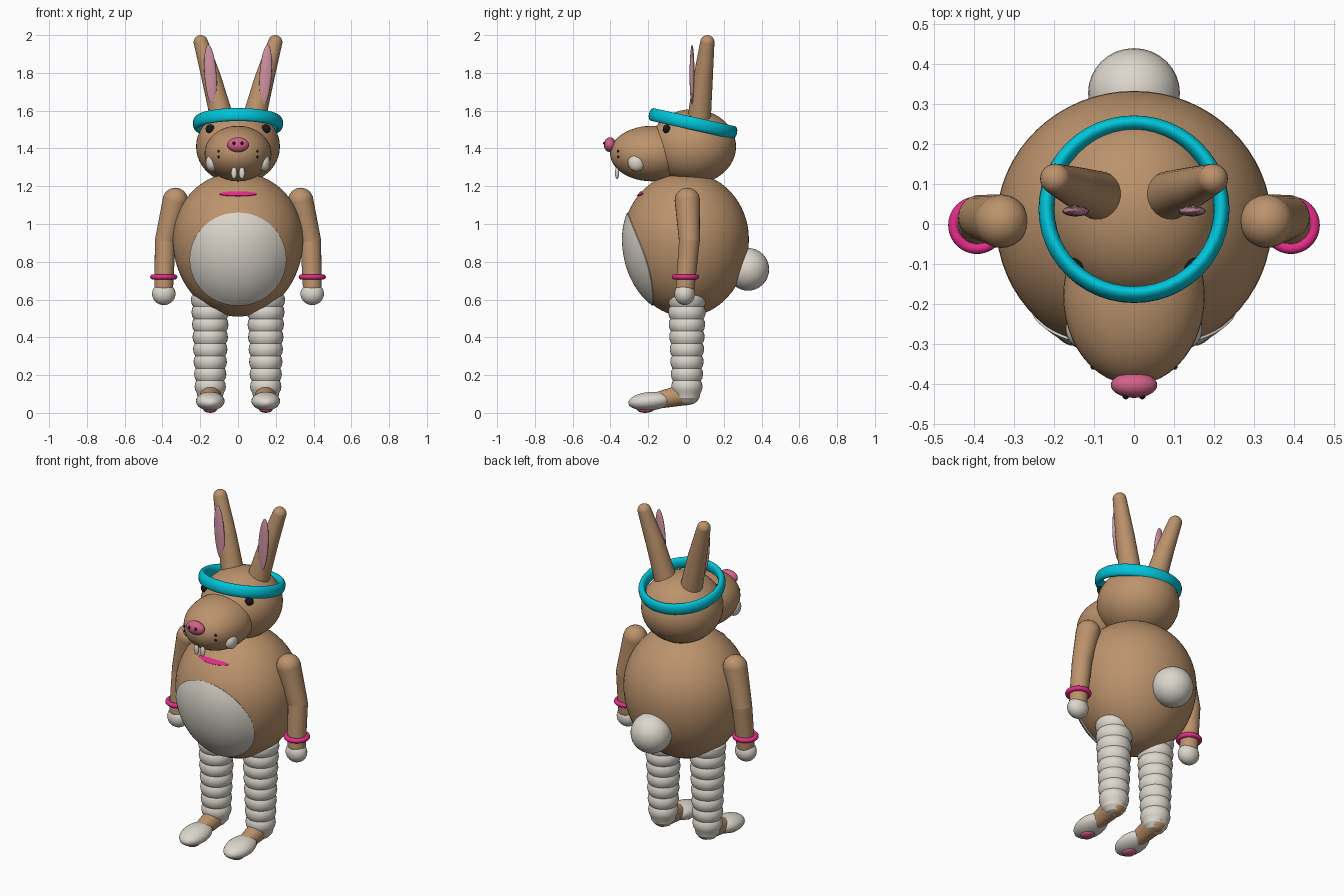
import bpy, bmesh, math
from mathutils import Matrix, Vector

if "Cube" in bpy.data.objects:
    bpy.data.objects.remove(bpy.data.objects["Cube"])


def mat(name, r, g, b):
    m = bpy.data.materials.new(name)
    m.diffuse_color = (r, g, b, 1)
    m.use_nodes = True
    m.node_tree.nodes["Principled BSDF"].inputs["Base Color"].default_value = m.diffuse_color
    return m


BROWN = mat("tan fur", 0.50, 0.29, 0.15)
WHITE = mat("off white fur", 0.72, 0.68, 0.61)
TEAL = mat("turquoise", 0.0, 0.56, 0.70)
MAGENTA = mat("magenta", 0.78, 0.025, 0.25)
NOSE = mat("nose pink", 0.65, 0.12, 0.25)
EAR = mat("ear pink", 0.62, 0.29, 0.36)
BLACK = mat("black", 0.01, 0.01, 0.01)


def finish(name, bm, m, angle=40):
    bmesh.ops.recalc_face_normals(bm, faces=bm.faces)
    me = bpy.data.meshes.new(name)
    bm.to_mesh(me)
    bm.free()
    me.materials.append(m)
    ob = bpy.data.objects.new(name, me)
    bpy.context.collection.objects.link(ob)
    bpy.ops.object.select_all(action='DESELECT')
    ob.select_set(True)
    bpy.context.view_layer.objects.active = ob
    bpy.ops.object.shade_smooth_by_angle(angle=math.radians(angle))
    return ob


def ball(name, loc, size, m, rot=(0, 0, 0), seg=32):
    """Ellipsoid with three radii."""
    bm = bmesh.new()
    bmesh.ops.create_uvsphere(bm, u_segments=seg, v_segments=seg // 2, radius=1)
    ob = finish(name, bm, m)
    ob.location, ob.scale, ob.rotation_euler = loc, size, rot
    return ob


def limb(name, joints, m):
    """Tapered tubes between (point, radius) joints, with a ball at each joint."""
    bm = bmesh.new()
    for p, r in joints:
        bmesh.ops.create_uvsphere(bm, u_segments=24, v_segments=12, radius=r,
                                  matrix=Matrix.Translation(p))
    for (p, r), (q, s) in zip(joints, joints[1:]):
        p, q = Vector(p), Vector(q)
        turn = (q - p).to_track_quat('Z', 'Y').to_matrix().to_4x4()
        bmesh.ops.create_cone(bm, segments=24, radius1=r, radius2=s, depth=(q - p).length,
                              matrix=Matrix.Translation((p + q) / 2) @ turn)
    return finish(name, bm, m)


def lathe(name, profile, m, loc=(0, 0, 0), sy=1.0, seg=40, angle=40):
    bm = bmesh.new()
    rings = [[bm.verts.new((r * math.cos(a), r * sy * math.sin(a), z))
              for a in (2 * math.pi * i / seg for i in range(seg))] for r, z in profile]
    for a, b in zip(rings, rings[1:]):
        for i in range(seg):
            j = (i + 1) % seg
            bm.faces.new((a[i], a[j], b[j], b[i]))
    bm.faces.new(rings[0])
    bm.faces.new(rings[-1])
    ob = finish(name, bm, m, angle)
    ob.location = loc
    return ob


def torus(name, loc, R, r, m, scale=(1, 1, 1), rot=(0, 0, 0)):
    bpy.ops.mesh.primitive_torus_add(major_radius=R, minor_radius=r, major_segments=48,
                                     minor_segments=14, location=loc, rotation=rot)
    ob = bpy.context.object
    ob.name = name
    ob.scale = scale
    ob.data.materials.append(m)
    bpy.ops.object.shade_smooth_by_angle(angle=math.radians(60))
    return ob


# Egg-shaped body
MID, UP, DOWN, RX, RY = 0.92, 0.355, 0.41, 0.345, 0.333


def egg_front(x, z):
    t = (z - MID) / (UP if z > MID else DOWN)
    return -RY * math.sqrt(max(0, 1 - t * t - (x / RX) ** 2))


profile = []
for i in range(33):
    a = math.pi * (i / 32 - 0.5)
    profile.append((max(RX * math.cos(a), 0.001),
                    MID + math.sin(a) * (UP if a > 0 else DOWN)))
lathe("body", profile, BROWN, sy=RY / RX, seg=64)


def patch(name, cz, rx, rz, m, lift=0.006):
    """Thin oval plate that follows the front of the body."""
    bm = bmesh.new()
    seg, steps = 48, 10
    rings = []
    for k in range(1, steps + 2):
        f = min(k / steps, 1.0)
        ring = []
        for i in range(seg):
            a = 2 * math.pi * i / seg
            x, z = rx * f * math.cos(a), cz + rz * f * math.sin(a)
            up = lift if k <= steps else -0.003
            p = Vector((x, egg_front(x, z), z))
            n = Vector((p.x, p.y, p.z - MID)).normalized()
            ring.append(bm.verts.new(p + n * up))
        rings.append(ring)
    bm.faces.new(rings[0])
    for a, b in zip(rings, rings[1:]):
        for i in range(seg):
            j = (i + 1) % seg
            bm.faces.new((a[i], a[j], b[j], b[i]))
    return finish(name, bm, m)


patch("belly_patch", 0.815, 0.252, 0.243, WHITE)
patch("collar_mark", 1.158, 0.098, 0.011, MAGENTA, 0.005)
ball("tail", (0, 0.328, 0.76), (0.115, 0.112, 0.113), WHITE)

# Head, muzzle and face
ball("head", (0, 0.035, 1.41), (0.222, 0.23, 0.198), BROWN, seg=48)
ball("muzzle", (0, -0.18, 1.373), (0.177, 0.222, 0.147), BROWN, seg=48)
ball("nose", (0, -0.403, 1.42), (0.058, 0.032, 0.039), NOSE)
torus("headband", (0, 0.037, 1.532), 0.219, 0.02, TEAL, (1.0, 1.0, 1.75),
      (math.radians(-12.5), 0, 0))

# Leg profile: stacked soft rolls, closed and rounded at both ends
leg = [(0.001, 0.04), (0.045, 0.055), (0.066, 0.08)]
ROLLS, Z0, STEP = 8, 0.105, 0.0655
for k in range(ROLLS):
    for t in (0.0, 0.2, 0.5, 0.8):
        z = Z0 + STEP * (k + t)
        leg.append((0.071 + 0.022 * (z - 0.1) / 0.52 + 0.010 * math.sin(math.pi * t) ** 0.7, z))
leg += [(0.09, 0.63), (0.07, 0.66), (0.035, 0.675), (0.001, 0.68)]

for side, s in (("left", 1), ("right", -1)):
    # Face details
    ball(side + "_eye", (s * 0.147, -0.103, 1.503), (0.025, 0.02, 0.024), BLACK, seg=16)
    ball(side + "_nostril", (s * 0.021, -0.43, 1.427), (0.008, 0.009, 0.009), BLACK, seg=12)
    ball(side + "_cheek", (s * 0.138, -0.262, 1.325), (0.033, 0.046, 0.047), WHITE, seg=24)
    ball(side + "_tooth", (s * 0.021, -0.365, 1.27), (0.016, 0.011, 0.032), WHITE, seg=16)
    for i, z in enumerate((1.385, 1.355)):
        ball(f"{side}_whisker_dot_{i}", (s * 0.102, -0.358, z), (0.007,) * 3, BLACK, seg=10)

    # Ears
    limb(side + "_ear", [((s * 0.085, 0.07, 1.56), 0.062), ((s * 0.14, 0.09, 1.77), 0.052),
                         ((s * 0.197, 0.113, 1.962), 0.038)], BROWN)
    ball(side + "_inner_ear", (s * 0.146, 0.032, 1.79), (0.032, 0.013, 0.16), EAR,
         (0, s * math.radians(4), 0), 24)

    # Arms, bracelets and hands
    limb(side + "_arm", [((s * 0.332, 0.007, 1.125), 0.067), ((s * 0.385, 0.018, 0.91), 0.055),
                         ((s * 0.393, -0.004, 0.67), 0.05)], BROWN)
    torus(side + "_bracelet", (s * 0.393, -0.003, 0.72), 0.058, 0.014, MAGENTA)
    ball(side + "_hand", (s * 0.393, -0.007, 0.63), (0.062, 0.054, 0.059), WHITE)

    # Legs and feet
    lathe(side + "_leg", leg, WHITE, (s * 0.147, 0.005, 0), seg=32, angle=25)
    limb(side + "_foot", [((s * 0.145, 0.015, 0.103), 0.06),
                          ((s * 0.147, -0.15, 0.066), 0.044)], BROWN)
    ball(side + "_toes", (s * 0.147, -0.19, 0.062), (0.076, 0.116, 0.049), WHITE,
         (math.radians(5), 0, 0))
    ball(side + "_paw_pad", (s * 0.147, -0.215, 0.018), (0.036, 0.045, 0.018), NOSE, seg=16)
